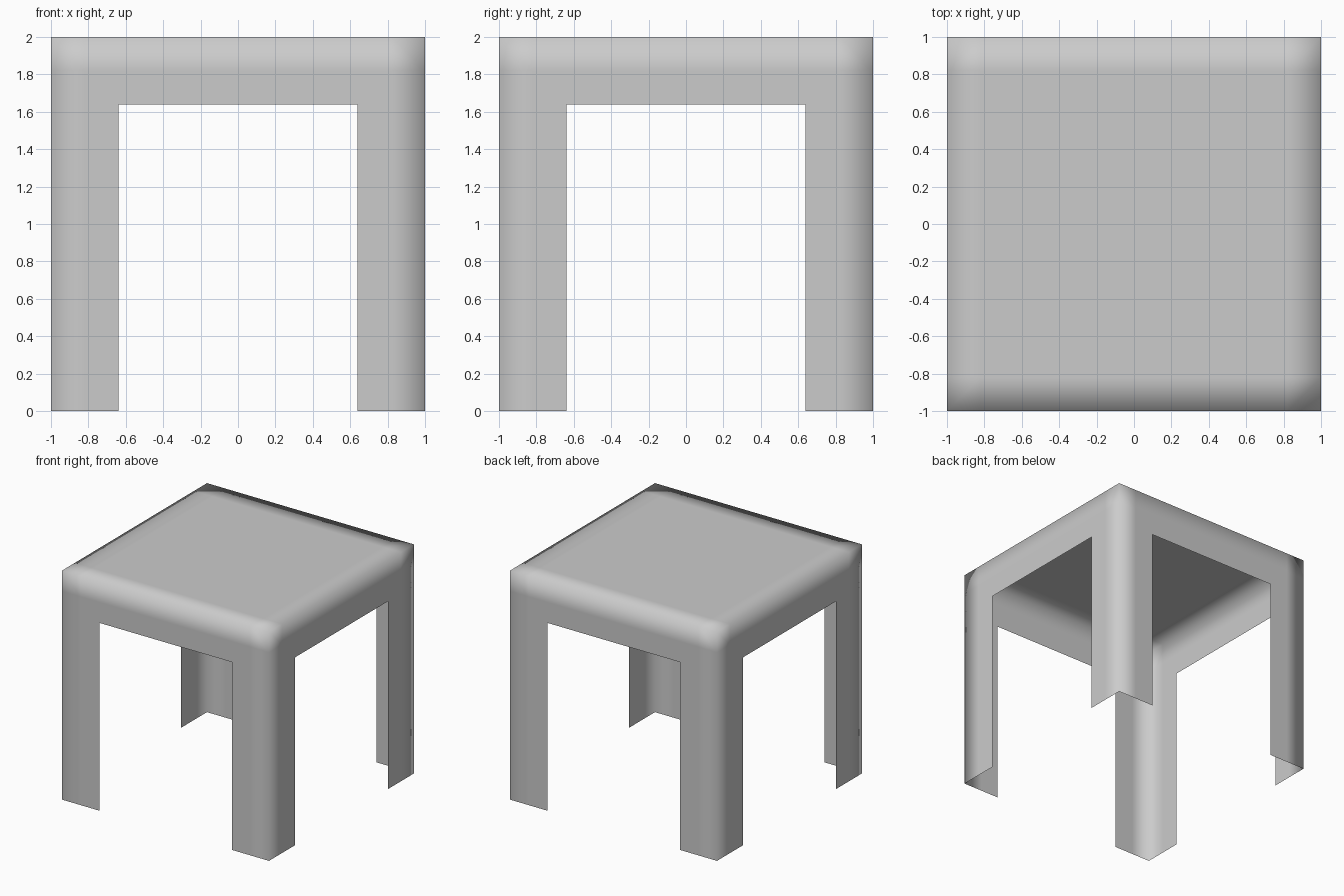
import bpy, bmesh
from mathutils import Vector

if "Cube" in bpy.data.objects:
    bpy.data.objects.remove(bpy.data.objects["Cube"])

INNER = 0.64      # inner edge of the legs
SUPPORT = 0.82    # loop that limits the soft edge shading

bm = bmesh.new()
bmesh.ops.create_cube(bm, size=2)
bmesh.ops.translate(bm, verts=bm.verts, vec=(0, 0, 1))


def cut(axis, pos):
    co, no = Vector((0, 0, 0)), Vector((0, 0, 0))
    co[axis], no[axis] = pos, 1
    bmesh.ops.bisect_plane(bm, geom=bm.verts[:] + bm.edges[:] + bm.faces[:],
                           plane_co=co, plane_no=no)


# Loops for legs and apron
for d in (INNER, SUPPORT):
    for s in (-1, 1):
        cut(0, s * d)
        cut(1, s * d)
    cut(2, 1 + d)


# Open underside and the gaps between the legs
def is_open(face):
    c = face.calc_center_median()
    return c.z < 0.01 or (c.z < 1 + INNER and min(abs(c.x), abs(c.y)) < INNER)


bmesh.ops.delete(bm, geom=[f for f in bm.faces if is_open(f)], context='FACES')
bmesh.ops.recalc_face_normals(bm, faces=bm.faces)
if sum(f.normal.z * f.calc_area() for f in bm.faces) < 0:
    bmesh.ops.reverse_faces(bm, faces=bm.faces)
for f in bm.faces:
    f.smooth = True

# Single-sheet table: top, apron and four angled legs
mesh = bpy.data.meshes.new("table_shell")
bm.to_mesh(mesh)
bm.free()
table = bpy.data.objects.new("table_shell", mesh)
bpy.context.collection.objects.link(table)
